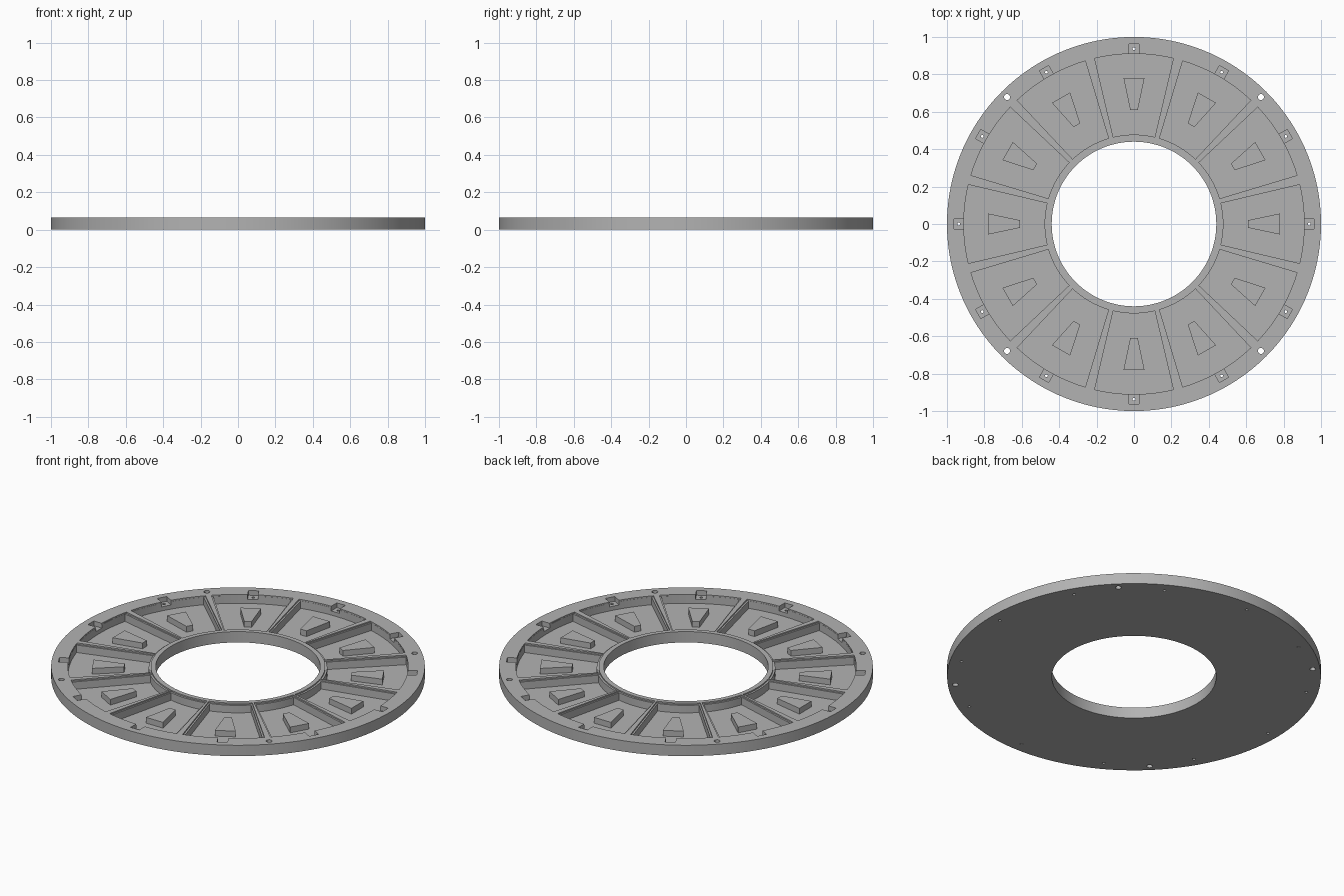
import bpy, bmesh, math
from mathutils import Matrix

if "Cube" in bpy.data.objects:
    bpy.data.objects.remove(bpy.data.objects["Cube"])

HEIGHT, FLOOR, COUNT = 0.064, 0.012, 12
STEP = 2 * math.pi / COUNT

grey = bpy.data.materials.new("light grey")
grey.use_nodes = True
grey.diffuse_color = (0.45, 0.45, 0.45, 1)
grey.node_tree.nodes["Principled BSDF"].inputs["Base Color"].default_value = grey.diffuse_color


def prism(bm, outline, z0, z1, angle=0):
    """Extrude an anticlockwise outline upwards and turn it about z."""
    turn = Matrix.Rotation(angle, 4, 'Z')
    low = [bm.verts.new(turn @ Matrix.Translation((x, y, z0)).translation) for x, y in outline]
    high = [bm.verts.new(turn @ Matrix.Translation((x, y, z1)).translation) for x, y in outline]
    bm.faces.new(low[::-1])
    bm.faces.new(high)
    n = len(low)
    for i in range(n):
        j = (i + 1) % n
        bm.faces.new((low[i], low[j], high[j], high[i]))


def circle(radius, sides, cx=0, cy=0):
    return [(cx + radius * math.cos(2 * math.pi * i / sides),
             cy + radius * math.sin(2 * math.pi * i / sides)) for i in range(sides)]


def sector(r0, r1, gap0, gap1, steps=8):
    """Sector along +x, leaving half a spoke (gap0 inside, gap1 outside) each side."""
    a0, a1 = STEP / 2 - gap0 / r0, STEP / 2 - gap1 / r1
    spread = [-1 + 2 * i / steps for i in range(steps + 1)]
    outer = [(r1 * math.cos(a1 * t), r1 * math.sin(a1 * t)) for t in spread]
    inner = [(r0 * math.cos(a0 * t), r0 * math.sin(a0 * t)) for t in reversed(spread)]
    return outer + inner


def rect(x0, x1, half):
    return [(x0, -half), (x1, -half), (x1, half), (x0, half)]


def make(name, bm):
    mesh = bpy.data.meshes.new(name)
    bm.to_mesh(mesh)
    bm.free()
    mesh.materials.append(grey)
    ob = bpy.data.objects.new(name, mesh)
    bpy.context.collection.objects.link(ob)
    return ob


def cut(target, name, bm):
    cutter = make(name, bm)
    cutter.hide_render = True
    mod = target.modifiers.new(name, 'BOOLEAN')
    mod.operation, mod.solver, mod.object = 'DIFFERENCE', 'EXACT', cutter
    bpy.context.view_layer.objects.active = target
    bpy.ops.object.modifier_apply(modifier=name)
    bpy.data.objects.remove(cutter)


# Flat ring body
bm = bmesh.new()
prism(bm, circle(1, 120), 0, HEIGHT)
ring = make("ring_body", bm)
bm = bmesh.new()
prism(bm, circle(0.44, 120), -0.1, 0.2)
cut(ring, "centre_cutter", bm)

# Twelve pockets, with a shallow ledge around the rim
bm = bmesh.new()
for i in range(COUNT):
    prism(bm, sector(0.478, 0.91, 0.013, 0.026), FLOOR, 0.1, i * STEP)
cut(ring, "pocket_cutter", bm)
bm = bmesh.new()
for i in range(COUNT):
    prism(bm, sector(0.467, 0.911, 0.005, 0.016), HEIGHT - 0.008, 0.1, i * STEP)
cut(ring, "ledge_cutter", bm)

# Recesses in the outer rim
bm = bmesh.new()
for i in range(COUNT):
    prism(bm, rect(0.9, 0.962, 0.028), 0.036, 0.1, i * STEP)
cut(ring, "recess_cutter", bm)

# Screw holes in the recesses and four mounting holes
bm = bmesh.new()
for i in range(COUNT):
    prism(bm, circle(0.008, 12, 0.937), -0.1, 0.1, i * STEP)
for i in range(4):
    prism(bm, circle(0.016, 16, 0.96), -0.1, 0.2, (i + 0.5) * math.pi / 2)
cut(ring, "hole_cutter", bm)

# Tapered block standing in each pocket
bm = bmesh.new()
for i in range(COUNT):
    prism(bm, [(0.61, -0.02), (0.78, -0.056), (0.78, 0.056), (0.61, 0.02)],
          FLOOR - 0.002, 0.046, i * STEP)
make("wedge_blocks", bm)

# Smooth the round walls, keeping edges sharp
bpy.ops.object.select_all(action='DESELECT')
ring.select_set(True)
bpy.context.view_layer.objects.active = ring
bpy.ops.object.shade_smooth_by_angle(angle=math.radians(20))
